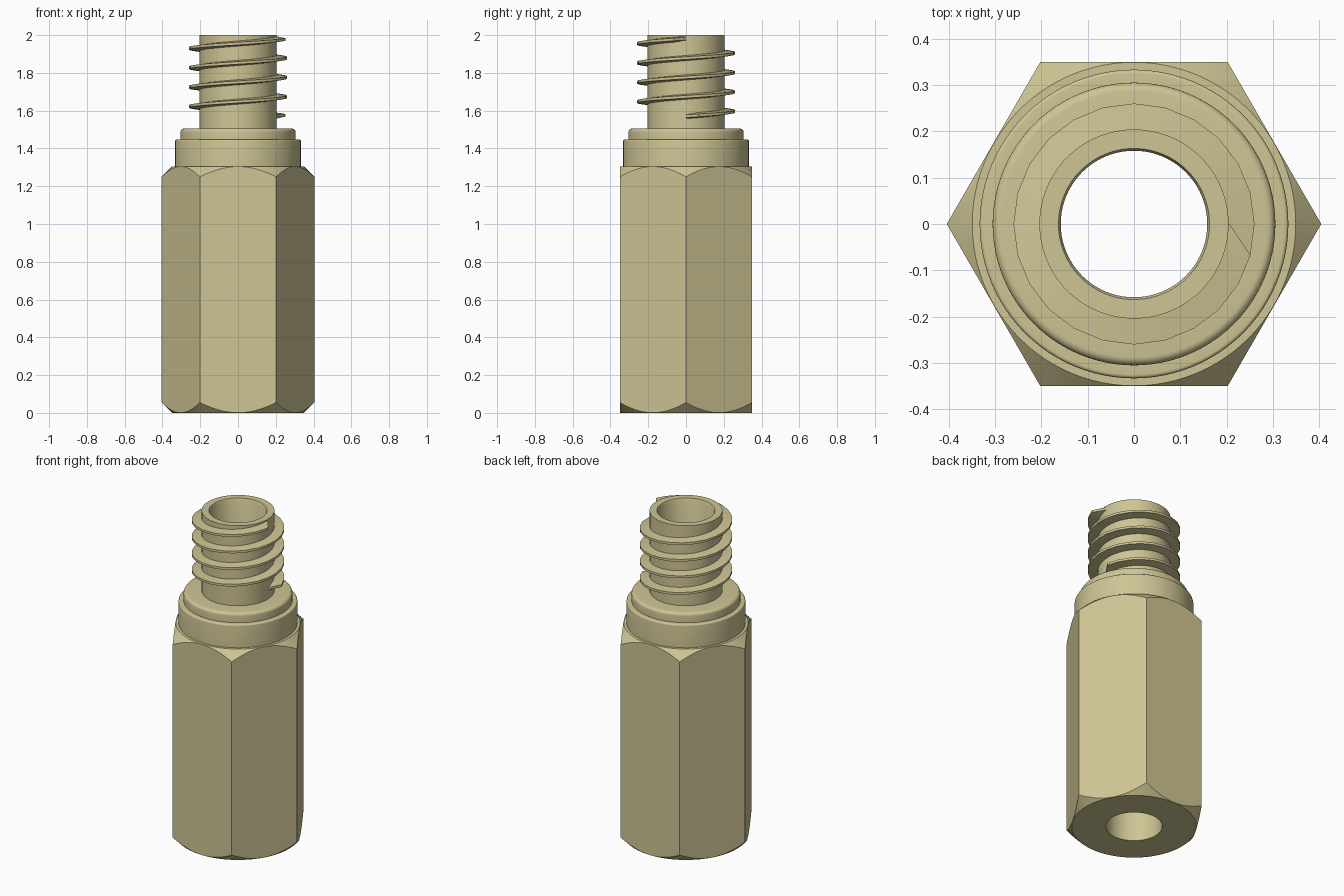
import bpy, bmesh, math

if "Cube" in bpy.data.objects:
    bpy.data.objects.remove(bpy.data.objects["Cube"])

BORE = 0.158
SEG = 96

brass = bpy.data.materials.new("pale brass")
brass.diffuse_color = (0.62, 0.56, 0.30, 1)
brass.use_nodes = True
brass.node_tree.nodes["Principled BSDF"].inputs["Base Color"].default_value = brass.diffuse_color


def finish(name, bm, angle=32):
    """Turn a bmesh into a named object with smooth shading and sharp edges."""
    bmesh.ops.recalc_face_normals(bm, faces=bm.faces)
    for f in bm.faces:
        f.smooth = True
    mesh = bpy.data.meshes.new(name)
    bm.to_mesh(mesh)
    bm.free()
    mesh.materials.append(brass)
    mesh.set_sharp_from_angle(angle=math.radians(angle))
    ob = bpy.data.objects.new(name, mesh)
    bpy.context.collection.objects.link(ob)
    return ob


def lathe(name, profile, seg=SEG):
    """Revolve a closed (radius, z) loop around z."""
    bm = bmesh.new()
    rings = []
    for i in range(seg):
        a = 2 * math.pi * i / seg
        rings.append([bm.verts.new((r * math.cos(a), r * math.sin(a), z)) for r, z in profile])
    n = len(profile)
    for i in range(seg):
        p, q = rings[i], rings[(i + 1) % seg]
        for j in range(n):
            k = (j + 1) % n
            bm.faces.new((p[j], q[j], q[k], p[k]))
    return finish(name, bm)


def fillet(r, z, size, steps=5):
    """Quarter-round outer top corner, running from the side to the top."""
    return [(r - size + size * math.cos(t), z - size + size * math.sin(t))
            for t in (math.pi / 2 * i / steps for i in range(steps + 1))]


# Hexagonal body: hex prism trimmed by a turned blank with 45 degree chamfers
H = 1.305
body = lathe("hex_body", [(BORE, 0), (0.349, 0), (0.449, 0.1),
                          (0.449, H - 0.1), (0.349, H), (BORE, H)])
bm = bmesh.new()
bmesh.ops.create_cone(bm, cap_ends=True, segments=6, radius1=0.404, radius2=0.404, depth=2)
# make sure corners lie on the x axis
first = max(bm.verts, key=lambda v: v.co.x)
turn = -math.atan2(first.co.y, first.co.x)
for v in bm.verts:
    a = math.atan2(v.co.y, v.co.x) + turn
    v.co = (0.404 * math.cos(a), 0.404 * math.sin(a), v.co.z + 0.65)
cutter = finish("hex_trim_helper", bm)
mod = body.modifiers.new("hex trim", 'BOOLEAN')
mod.operation = 'INTERSECT'
mod.solver = 'EXACT'
mod.object = cutter
dg = bpy.context.evaluated_depsgraph_get()
trimmed = bpy.data.meshes.new_from_object(body.evaluated_get(dg))
body.modifiers.clear()
body.data = trimmed
bpy.data.objects.remove(cutter)
for p in trimmed.polygons:
    p.use_smooth = True
    p.material_index = 0
trimmed.materials.clear()
trimmed.materials.append(brass)
trimmed.set_sharp_from_angle(angle=math.radians(20))

# Stepped collar and hollow neck
lathe("collar_and_neck",
      [(BORE, H - 0.003), (0.333, H - 0.003)] + fillet(0.333, 1.447, 0.008)
      + [(0.305, 1.447)] + fillet(0.305, 1.505, 0.018)
      + [(0.204, 1.505), (0.204, 2.0), (BORE + 0.005, 2.0), (BORE, 1.99)])

# Screw thread: ridge swept along a four-turn helix, tapering at both ends
PITCH, Z0, TURNS, STEPS = 0.1025, 1.571, 4, 24
bm = bmesh.new()
rows = []
total = TURNS * STEPS
for i in range(total + 1):
    a = 2 * math.pi * i / STEPS
    z = Z0 + PITCH * i / STEPS
    crest = 0.206 if i in (0, total) else 0.26
    section = [(0.195, -0.015), (crest, -0.007), (crest, 0.007), (0.195, 0.015)]
    rows.append([bm.verts.new((r * math.cos(a), r * math.sin(a), z + dz)) for r, dz in section])
for p, q in zip(rows, rows[1:]):
    for j in range(4):
        k = (j + 1) % 4
        bm.faces.new((p[j], q[j], q[k], p[k]))
bm.faces.new(rows[0])
bm.faces.new(rows[-1])
finish("screw_thread", bm)
